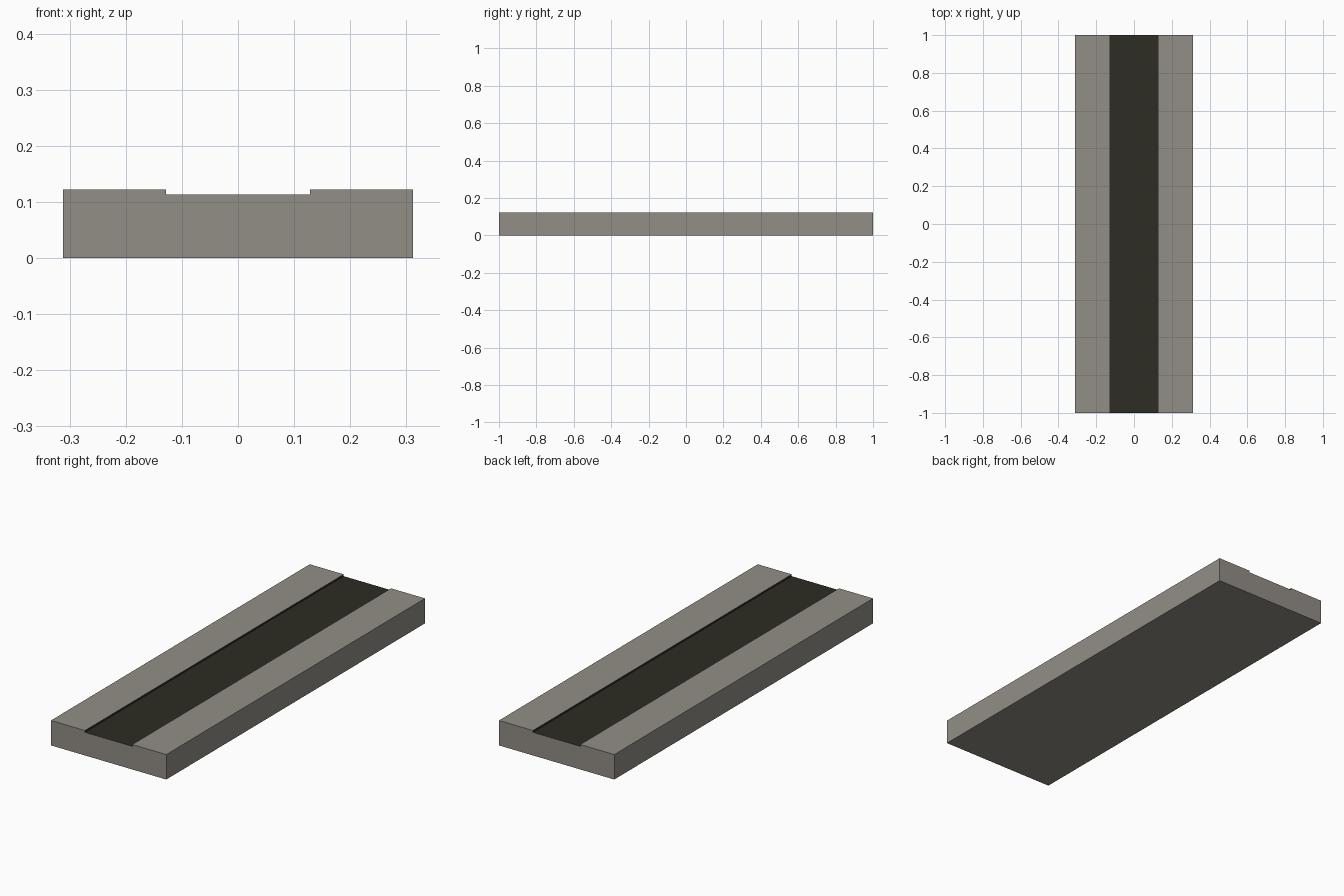
import bpy, bmesh

if "Cube" in bpy.data.objects:
    bpy.data.objects.remove(bpy.data.objects["Cube"])

HALF_W, HALF_L = 0.312, 1.0
CHANNEL, FLOOR, TOP = 0.128, 0.113, 0.122


def material(name, colour):
    m = bpy.data.materials.new(name)
    m.diffuse_color = (*colour, 1.0)
    m.use_nodes = True
    m.node_tree.nodes["Principled BSDF"].inputs["Base Color"].default_value = m.diffuse_color
    return m


stone = material("warm grey stone", (0.29, 0.27, 0.24))
dark = material("dark olive", (0.026, 0.026, 0.017))

# Slab cross-section with a shallow channel, extruded along y
profile = [(-HALF_W, 0), (HALF_W, 0), (HALF_W, TOP), (CHANNEL, TOP),
           (CHANNEL, FLOOR), (-CHANNEL, FLOOR), (-CHANNEL, TOP), (-HALF_W, TOP)]
bm = bmesh.new()
front = bm.faces.new([bm.verts.new((x, -HALF_L, z)) for x, z in profile])
ext = bmesh.ops.extrude_face_region(bm, geom=[front], use_keep_orig=True)
verts = [g for g in ext["geom"] if isinstance(g, bmesh.types.BMVert)]
bmesh.ops.translate(bm, verts=verts, vec=(0, 2 * HALF_L, 0))
bmesh.ops.recalc_face_normals(bm, faces=bm.faces[:])

# Channel floor and its two low walls are dark
for f in bm.faces:
    c = f.calc_center_median()
    if abs(c.x) < CHANNEL + 0.001 and c.z > FLOOR - 0.001 and abs(c.y) < 0.5:
        f.material_index = 1

mesh = bpy.data.meshes.new("channelled_slab")
bm.to_mesh(mesh)
bm.free()
mesh.materials.append(stone)
mesh.materials.append(dark)
slab = bpy.data.objects.new("channelled_slab", mesh)
bpy.context.collection.objects.link(slab)
